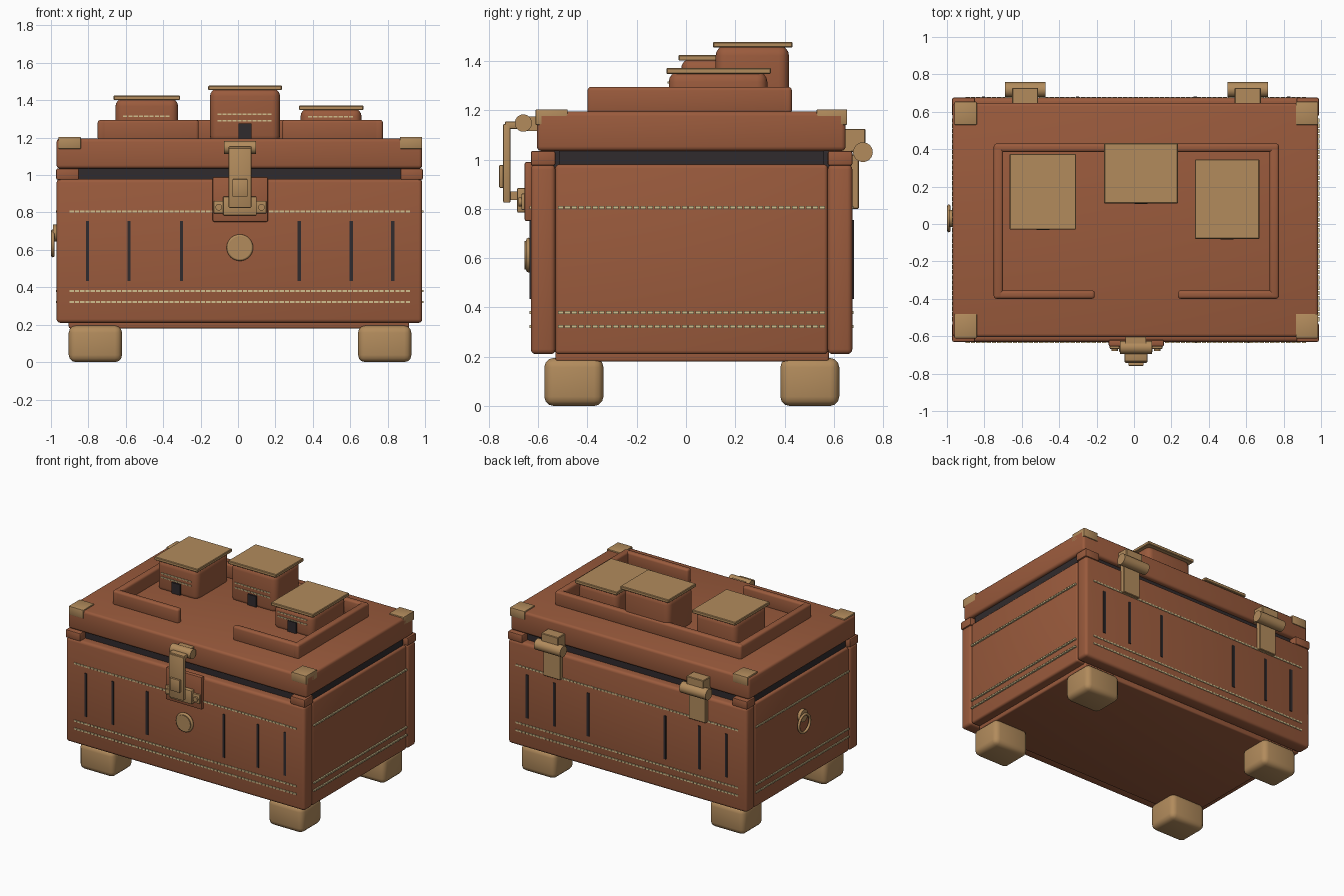
import bpy, bmesh, math
from mathutils import Matrix, Vector

if "Cube" in bpy.data.objects:
    bpy.data.objects.remove(bpy.data.objects["Cube"])


def material(name, rgb):
    m = bpy.data.materials.new(name)
    m.diffuse_color = (*rgb, 1)
    m.use_nodes = True
    m.node_tree.nodes["Principled BSDF"].inputs["Base Color"].default_value = m.diffuse_color
    return m


LEATHER = material("brown leather", (0.325, 0.104, 0.046))
BRASS = material("tan brass", (0.445, 0.26, 0.108))
DARK = material("dark trim", (0.03, 0.024, 0.026))
THREAD = material("cream thread", (0.64, 0.52, 0.27))


def finish(bm, name, mat):
    mesh = bpy.data.meshes.new(name)
    bm.to_mesh(mesh)
    bm.free()
    mesh.materials.append(mat)
    ob = bpy.data.objects.new(name, mesh)
    bpy.context.collection.objects.link(ob)
    bpy.ops.object.select_all(action='DESELECT')
    ob.select_set(True)
    bpy.context.view_layer.objects.active = ob
    bpy.ops.object.shade_smooth_by_angle(angle=math.radians(35))
    return ob


def add_cube(bm, x, y, z):
    size = Vector((x[1] - x[0], y[1] - y[0], z[1] - z[0]))
    mid = Vector((x[0] + x[1], y[0] + y[1], z[0] + z[1])) / 2
    bmesh.ops.create_cube(bm, size=1, matrix=Matrix.Translation(mid) @ Matrix.Diagonal((*size, 1)))


def box(name, x, y, z, mat, bevel=0.0, seg=3):
    bm = bmesh.new()
    add_cube(bm, x, y, z)
    if bevel:
        bmesh.ops.bevel(bm, geom=bm.edges[:], offset=bevel, segments=seg,
                        profile=0.5, affect='EDGES', clamp_overlap=True)
    return finish(bm, name, mat)


def cylinder(name, centre, radius, length, axis, mat, sides=24):
    bm = bmesh.new()
    rot = Matrix.Rotation(math.pi / 2, 4, 'Y' if axis == 'X' else 'X')
    bmesh.ops.create_cone(bm, cap_ends=True, segments=sides, radius1=radius, radius2=radius,
                          depth=length, matrix=Matrix.Translation(centre) @ rot)
    return finish(bm, name, mat)


def ring(name, centre, major, minor, axis, mat):
    bpy.ops.mesh.primitive_torus_add(
        location=centre, major_radius=major, minor_radius=minor, major_segments=32, minor_segments=8,
        rotation=(math.pi / 2, 0, 0) if axis == 'Y' else (0, math.pi / 2, 0))
    ob = bpy.context.object
    ob.name = name
    ob.data.materials.append(mat)
    bpy.ops.object.shade_smooth()


def stitches(name, axis, a, b, across, z, half=0.006):
    """Row of short dashes along x or y; across is the span on the other axis."""
    bm = bmesh.new()
    n = max(4, round((b - a) / 0.028))
    step = (b - a) / n
    for i in range(n):
        run = (a + i * step, a + (i + 0.8) * step)
        x, y = (run, across) if axis == 'X' else (across, run)
        add_cube(bm, x, y, (z - half, z + half))
    finish(bm, name, THREAD)


# Chest body: core, four panels and underside
box("chest_core", (-0.93, 0.945), (-0.56, 0.60), (0.22, 0.97), LEATHER)
box("front_panel", (-0.97, 0.985), (-0.63, -0.53), (0.21, 0.98), LEATHER, 0.02)
box("back_panel", (-0.97, 0.985), (0.575, 0.675), (0.21, 0.98), LEATHER, 0.02)
box("left_panel", (-0.965, -0.87), (-0.53, 0.575), (0.21, 0.98), LEATHER, 0.015)
box("right_panel", (0.885, 0.98), (-0.53, 0.575), (0.21, 0.98), LEATHER, 0.015)
box("underside", (-0.905, 0.915), (-0.53, 0.58), (0.18, 0.25), LEATHER, 0.01)

# Feet
for x in ((-0.905, -0.62), (0.642, 0.927)):
    for y in ((-0.575, -0.335), (0.383, 0.622)):
        box("foot", x, y, (0.005 - 0.005, 0.195), BRASS, 0.038)

# Dark seam below the lid, with corner blocks
box("dark_seam", (-0.945, 0.96), (-0.515, 0.56), (0.96, 1.05), DARK)
box("dark_seam_front", (-0.86, 0.875), (-0.57, 0.615), (0.96, 1.05), DARK)
for x in ((-0.972, -0.85), (0.868, 0.988)):
    for y in ((-0.63, -0.53), (0.575, 0.675)):
        box("corner_block", x, y, (0.975, 1.035), LEATHER, 0.008, 2)

# Lid and its brass corners
box("lid", (-0.97, 0.985), (-0.605, 0.648), (1.035, 1.195), LEATHER, 0.018)
for x in ((-0.96, -0.84), (0.865, 0.985)):
    for y in ((-0.611, -0.48), (0.53, 0.654)):
        box("lid_corner", x, y, (1.14, 1.204), BRASS, 0.005, 2)

# Raised rim on the lid, open at the front
RIM = (1.185, 1.295)
box("rim_back", (-0.75, 0.775), (0.385, 0.43), RIM, LEATHER, 0.015)
for x in ((-0.75, -0.70), (0.725, 0.775)):
    box("rim_side", x, (-0.40, 0.43), RIM, LEATHER, 0.015)
for x in ((-0.75, -0.21), (0.235, 0.775)):
    box("rim_front", x, (-0.40, -0.355), RIM, LEATHER, 0.015)

# Small pouches with flat brass tops, thread rows and dark tabs
for x, y, top, rows in (((-0.665, -0.31), (-0.03, 0.375), 1.425, (1.315, 1.285)),
                        ((-0.16, 0.235), (0.11, 0.433), 1.478, (1.325, 1.29)),
                        ((0.325, 0.67), (-0.08, 0.345), 1.372, (1.312, 1.28))):
    front = y[0] + 0.01
    box("pouch", (x[0] + 0.01, x[1] - 0.01), (front, y[1] - 0.015), (1.17, top - 0.015), LEATHER, 0.042, 4)
    box("pouch_top", x, y, (top - 0.024, top), BRASS, 0.004, 1)
    mid = (x[0] + x[1]) / 2
    for z in rows:
        stitches("pouch_thread", 'X', x[0] + 0.05, x[1] - 0.05, (front - 0.005, front + 0.01), z, 0.004)
    box("pouch_tab", (mid - 0.035, mid + 0.035), (front - 0.012, front + 0.02), (1.19, 1.275), DARK)

# Thread rows around the body
for z in (0.805, 0.38, 0.322):
    stitches("front_thread", 'X', -0.90, 0.925, (-0.635, -0.625), z)
    stitches("back_thread", 'X', -0.90, 0.925, (0.67, 0.68), z)
    stitches("left_thread", 'Y', -0.52, 0.57, (-0.973, -0.96), z)
    stitches("right_thread", 'Y', -0.52, 0.57, (0.975, 0.992), z)

# Dark upright strips, front and back
for x in (-0.805, -0.583, -0.302, 0.327, 0.605, 0.827):
    for y in ((-0.635, -0.62), (0.665, 0.681)):
        box("upright_strip", (x - 0.009, x + 0.009), y, (0.435, 0.755), DARK)

# Round front stud
cylinder("stud", (0.01, -0.637, 0.612), 0.058, 0.035, 'Y', BRASS, 32)
ring("stud_rim", (0.01, -0.638, 0.612), 0.06, 0.011, 'Y', BRASS)

# Front clasp
box("clasp_backing", (-0.135, 0.16), (-0.655, -0.62), (0.75, 0.99), LEATHER, 0.008, 2)
box("clasp_base", (-0.13, 0.152), (-0.668, -0.65), (0.795, 0.862), BRASS, 0.005, 2)
box("clasp_plate", (-0.08, 0.10), (-0.685, -0.65), (0.785, 0.885), BRASS, 0.005, 2)
for x in (-0.103, 0.125):
    cylinder("clasp_rivet", (x, -0.67, 0.828), 0.018, 0.02, 'Y', BRASS, 12)
box("clasp_staple", (-0.025, 0.045), (-0.725, -0.68), (0.835, 0.87), BRASS)
box("clasp_strap", (-0.05, 0.072), (-0.742, -0.712), (0.825, 1.145), BRASS, 0.006, 2)
box("clasp_arm", (-0.05, 0.072), (-0.735, -0.655), (1.125, 1.155), BRASS, 0.006, 2)
box("clasp_button", (-0.03, 0.052), (-0.758, -0.74), (0.885, 0.978), BRASS, 0.004, 2)
cylinder("clasp_pin", (0.01, -0.66, 1.148), 0.035, 0.17, 'X', BRASS)
box("clasp_mount", (-0.045, 0.065), (-0.65, -0.60), (1.115, 1.175), BRASS)

# Back hinges
for c in (-0.582, 0.608):
    cylinder("hinge_barrel", (c, 0.718, 1.03), 0.04, 0.215, 'X', BRASS)
    box("hinge_upper", (c - 0.07, c + 0.07), (0.63, 0.728), (1.03, 1.125), BRASS, 0.004, 1)
    box("hinge_leaf", (c - 0.07, c + 0.07), (0.665, 0.702), (0.80, 1.02), BRASS, 0.004, 1)

# Pull ring on the left side
cylinder("ring_mount", (-0.973, 0.03, 0.69), 0.045, 0.03, 'X', BRASS)
ring("pull_ring", (-0.99, 0.03, 0.635), 0.065, 0.0095, 'X', BRASS)
